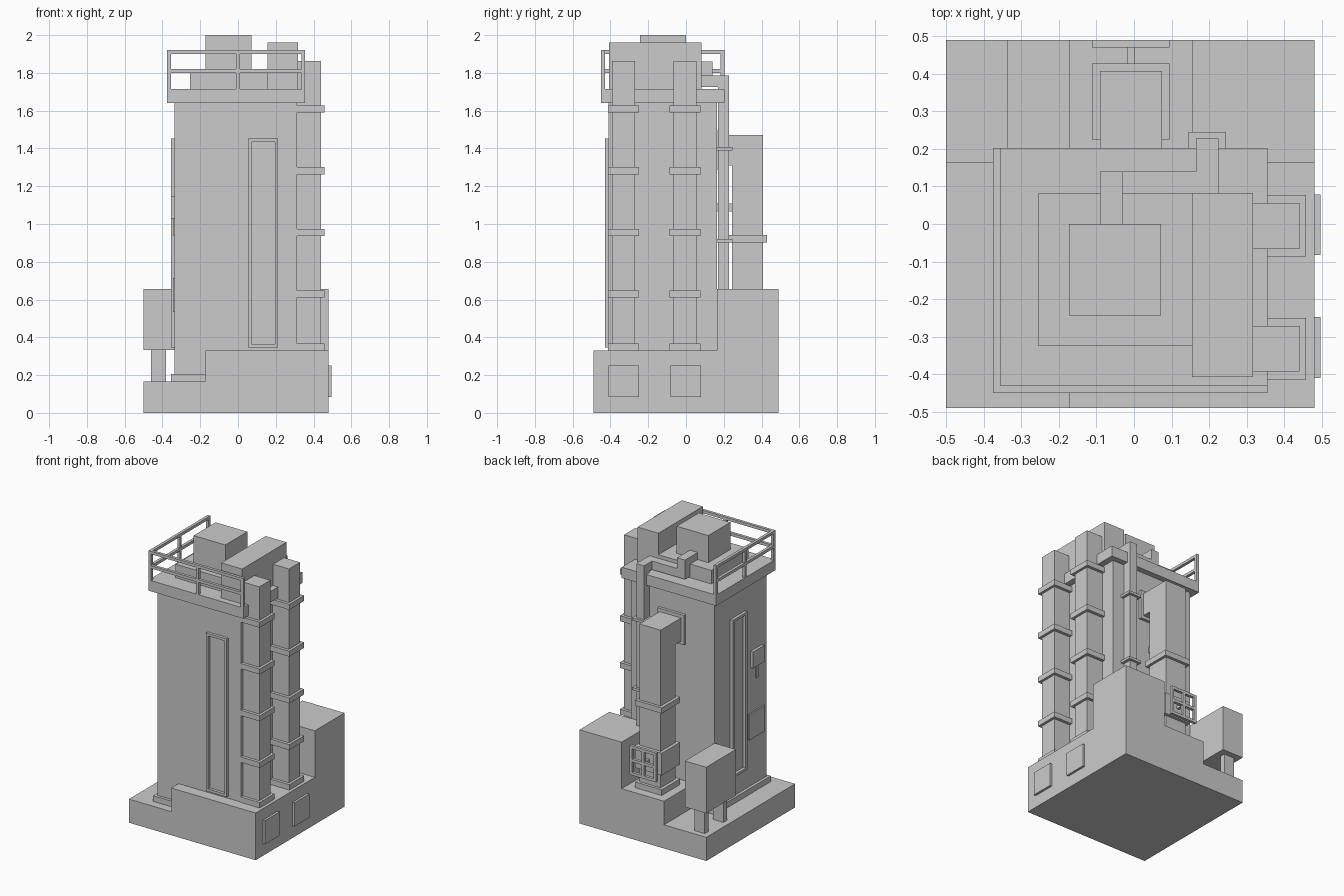
import bpy, bmesh
from mathutils import Vector


def boxes(name, *spans):
    """One object made of boxes, each given as (x0, x1, y0, y1, z0, z1)."""
    bm = bmesh.new()
    for x0, x1, y0, y1, z0, z1 in spans:
        geo = bmesh.ops.create_cube(bm, size=1)
        for v in geo["verts"]:
            v.co = Vector(((x0 + x1) / 2 + v.co.x * (x1 - x0),
                           (y0 + y1) / 2 + v.co.y * (y1 - y0),
                           (z0 + z1) / 2 + v.co.z * (z1 - z0)))
    mesh = bpy.data.meshes.new(name)
    bm.to_mesh(mesh)
    bm.free()
    obj = bpy.data.objects.new(name, mesh)
    bpy.context.collection.objects.link(obj)
    return obj


def frame(u0, u1, z0, z1, t):
    """Four (u0, u1, z0, z1) bars of a rectangular frame."""
    return [(u0, u0 + t, z0, z1), (u1 - t, u1, z0, z1),
            (u0 + t, u1 - t, z0, z0 + t), (u0 + t, u1 - t, z1 - t, z1)]


# Stepped base and rear block
boxes("base_slab", (-0.5, 0.48, -0.49, 0.49, 0, 0.165))
boxes("raised_base", (-0.173, 0.48, -0.49, 0.49, 0.165, 0.33))
boxes("rear_block", (0.155, 0.48, 0.163, 0.49, 0.33, 0.655))
for i, y in enumerate((-0.41, -0.083)):
    boxes(f"base_hatch_{i}", (0.48, 0.496, y, y + 0.162, 0.085, 0.25))

# Tower, plinth and roof deck
boxes("tower", (-0.335, 0.312, -0.41, 0.163, 0.165, 1.64))
boxes("tower_plinth", (-0.355, 0.30, -0.43, 0.183, 0.165, 0.205))
boxes("roof_deck", (-0.376, 0.356, -0.45, 0.203, 1.64, 1.715))

# Tall raised window frames on front and left
boxes("front_window_frame", *[(a, b, -0.43, -0.41, c, d)
      for a, b, c, d in frame(0.053, 0.213, 0.347, 1.452, 0.018)])
boxes("left_window_frame", *[(-0.355, -0.335, a, b, c, d)
      for a, b, c, d in frame(-0.17, -0.01, 0.347, 1.452, 0.018)])

# Small fittings on the left wall
boxes("wall_box", (-0.355, -0.335, -0.36, -0.235, 1.03, 1.145))
boxes("wall_box_stem", (-0.345, -0.335, -0.307, -0.288, 0.94, 1.03))
boxes("wall_plate", (-0.345, -0.335, -0.38, -0.205, 0.535, 0.715))

# Guard rail on the front and left edges
T = 0.02
X0, X1, Y0, Y1 = -0.376, 0.356, -0.45, 0.203
posts = [(x, Y0) for x in (X0, -0.01, X1 - T)] + [(X0, y) for y in (-0.133, Y1 - T)]
boxes("rail_posts", *[(x, x + T, y, y + T, 1.715, 1.92) for x, y in posts])
for label, z in (("top", 1.90), ("middle", 1.80)):
    boxes(f"{label}_rail", (X0, X1, Y0, Y0 + T, z, z + T),
          (X0, X0 + T, Y0 + T, Y1, z, z + T))

# Roof machinery
boxes("roof_machine_base", (-0.254, 0.155, -0.325, 0.083, 1.715, 1.81))
boxes("roof_machine_box", (-0.173, 0.072, -0.243, 0.0, 1.81, 2.0))
boxes("roof_side_box", (0.155, 0.317, -0.407, 0.083, 1.715, 1.96))

# Right-hand banded stacks
for i, y in enumerate((-0.332, -0.005)):
    boxes(f"stack_{i}", (0.312, 0.44, y - 0.061, y + 0.061, 0.33, 1.863))
    boxes(f"stack_bands_{i}", *[(0.31, 0.458, y - 0.082, y + 0.082, z, z + 0.038)
          for z in (0.33, 0.61, 0.936, 1.263, 1.59)])

# Square pipe from the roof machine over the edge and down to the rear block
boxes("roof_pipe", (-0.09, -0.03, 0.0, 0.08, 1.80, 1.86),
      (-0.09, -0.03, 0.08, 0.14, 1.725, 1.86),
      (-0.03, 0.165, 0.08, 0.14, 1.725, 1.785),
      (0.165, 0.225, 0.08, 0.17, 1.725, 1.785))
boxes("down_pipe", (0.165, 0.225, 0.17, 0.228, 0.655, 1.785))
boxes("down_pipe_clamps", *[(0.145, 0.245, 0.163, 0.245, z, z + 0.018)
      for z in (0.903, 1.39)])

# Rear duct with flanges, elbow into the tower
boxes("rear_duct", (-0.09, 0.075 + 0.0, 0.243, 0.408, 0.33, 1.472),
      (-0.09, 0.075, 0.163, 0.243, 1.31, 1.472))
boxes("duct_wall_flange", (-0.112, 0.094, 0.163, 0.183, 1.288, 1.495))
boxes("duct_collars", *[(-0.112, 0.094, 0.225, 0.428, a, b)
      for a, b in ((0.33, 0.37), (0.903, 0.942))])
boxes("duct_bracket", (-0.03, 0.015, 0.163, 0.243, 1.065, 1.108))

# Valve body with square handwheel
boxes("valve_body", (-0.112, 0.094, 0.225, 0.428, 0.47, 0.625))
boxes("valve_stem", (-0.019, 0.001, 0.428, 0.47, 0.538, 0.558))
wheel = frame(-0.112, 0.094, 0.445, 0.65, 0.02)
wheel += [(-0.019, 0.001, 0.465, 0.63), (-0.092, 0.074, 0.538, 0.558)]
boxes("valve_wheel", *[(a, b, 0.47, 0.49, c, d) for a, b, c, d in wheel])

# Rear left tank on legs
boxes("tank", (-0.5, -0.335, 0.163, 0.49, 0.333, 0.655))
boxes("tank_legs", *[(-0.46, -0.38, y, y + 0.04, 0.165, 0.333) for y in (0.205, 0.41)])
